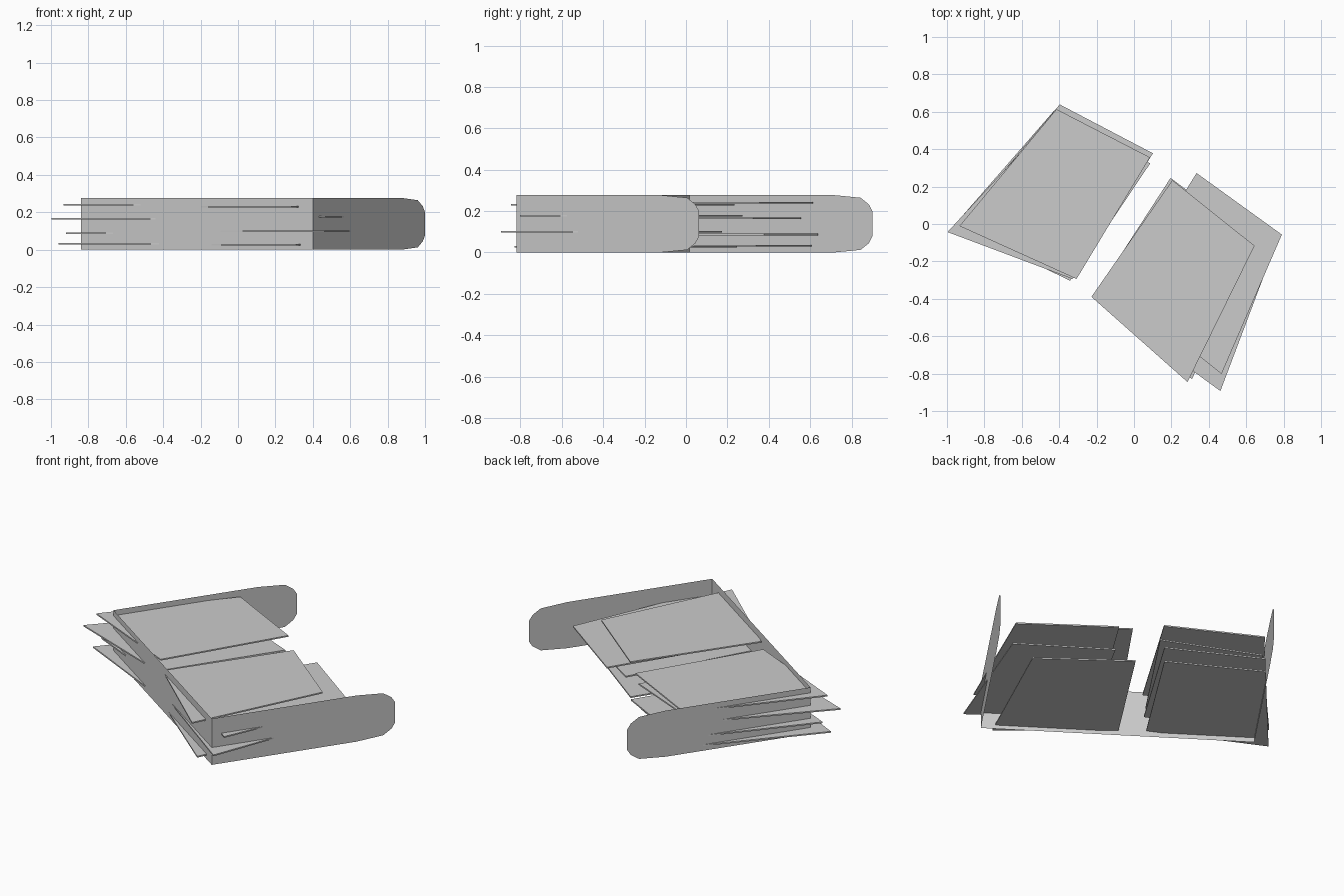
import bpy
import bmesh
from math import radians, cos, sin
from mathutils import Vector

HEIGHT = 0.277
THICK = 0.008

cube = bpy.data.objects.get("Cube")
if cube:
    bpy.data.objects.remove(cube, do_unlink=True)

grey = bpy.data.materials.new("light_grey")
grey.use_nodes = True
grey.diffuse_color = (0.6, 0.6, 0.6, 1)
grey.node_tree.nodes["Principled BSDF"].inputs["Base Color"].default_value = (0.6, 0.6, 0.6, 1)


def finish(name, bm):
    mesh = bpy.data.meshes.new(name)
    bm.to_mesh(mesh)
    bm.free()
    mesh.materials.append(grey)
    obj = bpy.data.objects.new(name, mesh)
    bpy.context.collection.objects.link(obj)
    return obj


# Folded sheet: a straight back panel and two parallel arms with rounded ends
left_fold = Vector((-0.84, 0.018, 0))
right_fold = Vector((0.4, -0.82, 0))
arm = Vector((0.6, 0.883, 0))
up = Vector((0, 0, HEIGHT))
half_end = [(0.79, 0), (0.935, 0.045), (0.98, 0.16), (1, 0.28)]
end_profile = half_end + [(t, 1 - h) for t, h in reversed(half_end)]

bm = bmesh.new()
folds = [(bm.verts.new(p), bm.verts.new(p + up)) for p in (left_fold, right_fold)]
(l_low, l_high), (r_low, r_high) = folds
bm.faces.new([l_low, r_low, r_high, l_high])
for low, high in folds:
    tip = [bm.verts.new(low.co + arm * t + up * h) for t, h in end_profile]
    loop = [low] + tip + [high]
    bm.faces.new(loop if low is r_low else loop[::-1])
finish("folded_frame", bm)

# Shelf outline from its outer front corner: (inward, along the outer edge)
OUTLINE = [(0, 0), (0, 0.812), (0.549, 0.933), (0.662, 0.182)]


def shelf(name, x, y, z, angle, inward, skew=0):
    a = radians(angle)
    along = Vector((cos(a), sin(a), 0))
    across = Vector((sin(a), -cos(a), 0)) * inward
    corner = Vector((x, y, z - THICK / 2))
    bm = bmesh.new()
    base = bm.faces.new([bm.verts.new(corner + across * u + along * (v + skew * u))
                         for u, v in OUTLINE])
    top = bmesh.ops.extrude_face_region(bm, geom=[base])["geom"]
    bmesh.ops.translate(bm, vec=(0, 0, THICK),
                        verts=[g for g in top if isinstance(g, bmesh.types.BMVert)])
    bmesh.ops.recalc_face_normals(bm, faces=bm.faces)
    finish(name, bm)


# Two loose stacks of thin shelves pushed through the frame
shelf("right_shelf_top", -0.933, -0.011, 0.24, 50.3, 1)
shelf("right_shelf_upper", -0.997, -0.043, 0.165, 47.4, 1, 0.13)
shelf("right_shelf_lower", -0.92, 0.018, 0.087, 49.9, 1)
shelf("right_shelf_bottom", -0.96, -0.005, 0.032, 48.9, 1)
shelf("left_shelf_top", 0.286, -0.845, 0.23, 63.8, -1)
shelf("left_shelf_upper", 0.468, -0.802, 0.177, 66.6, -1)
shelf("left_shelf_lower", 0.462, -0.893, 0.1, 69.3, -1)
shelf("left_shelf_bottom", 0.31, -0.83, 0.027, 65.6, -1)
